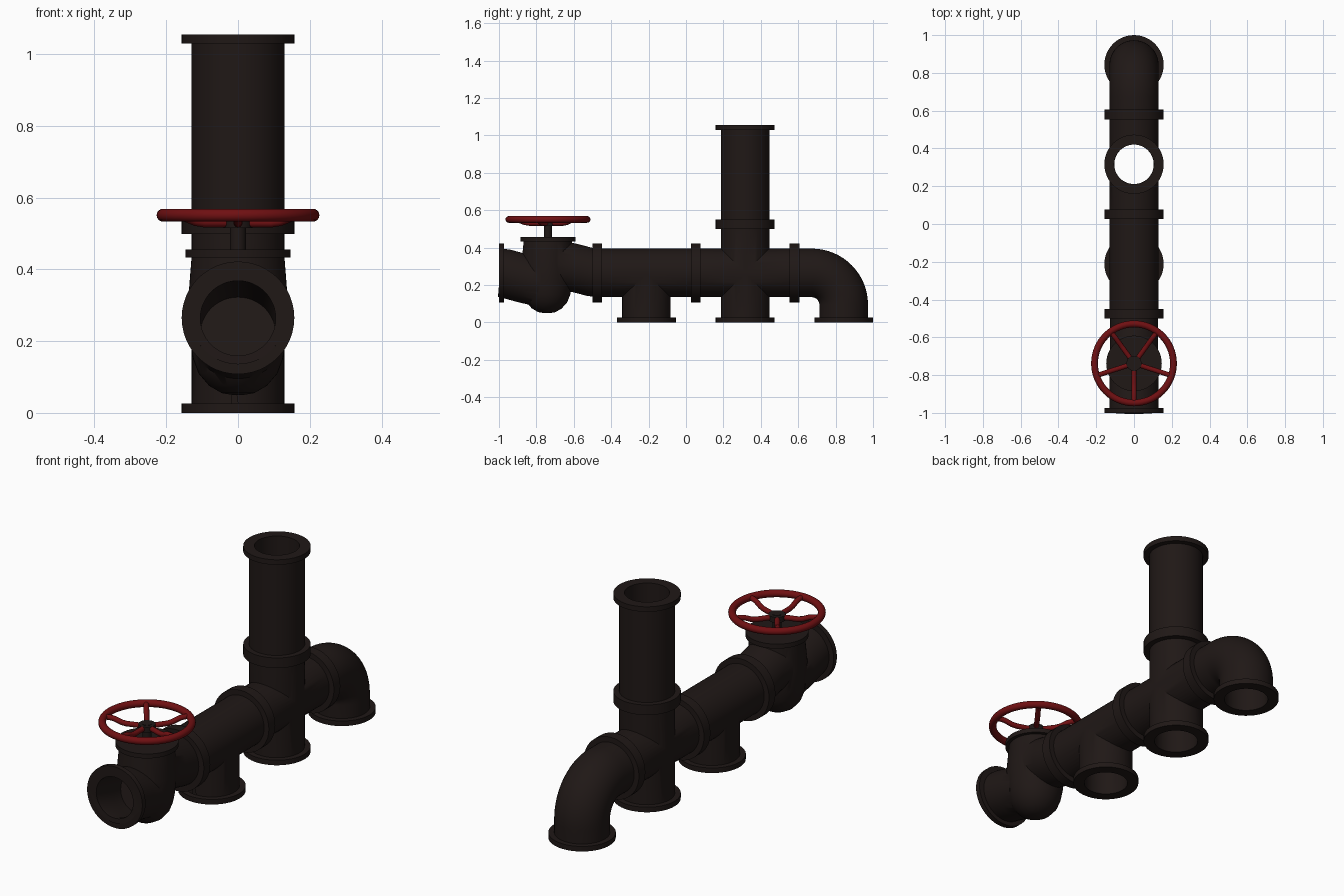
import bpy, bmesh
from math import sin, cos, pi, radians
from mathutils import Vector

if "Cube" in bpy.data.objects:
    bpy.data.objects.remove(bpy.data.objects["Cube"])

R, BORE, FLANGE, T = 0.13, 0.105, 0.157, 0.026   # pipe, bore, flange radii, flange thickness
AXIS = 0.265                                     # height of the main run
VY = -0.738                                      # valve centre along y
SEG = 48


def material(name, rgb):
    m = bpy.data.materials.new(name)
    m.diffuse_color = (*rgb, 1)
    m.use_nodes = True
    m.node_tree.nodes["Principled BSDF"].inputs["Base Color"].default_value = m.diffuse_color
    return m


IRON = material("dark_iron", (0.014, 0.009, 0.008))
RED = material("red_paint", (0.16, 0.005, 0.006))


def finish(ob, mat):
    ob.data.materials.clear()
    ob.data.materials.append(mat)
    bpy.ops.object.select_all(action='DESELECT')
    ob.select_set(True)
    bpy.context.view_layer.objects.active = ob
    bpy.ops.object.shade_smooth_by_angle(angle=radians(35))
    return ob


def sweep(path, name="tool", seg=SEG):
    """Solid round sweep through (y, z, radius) points at x = 0."""
    bm = bmesh.new()
    rings = []
    for i, (y, z, r) in enumerate(path):
        a, b = path[max(i - 1, 0)], path[min(i + 1, len(path) - 1)]
        t = Vector((0, b[0] - a[0], b[1] - a[1])).normalized()
        n = Vector((0, -t.z, t.y))
        rings.append([bm.verts.new(Vector((0, y, z)) + r * (Vector((1, 0, 0)) * cos(k * 2 * pi / seg)
                     + n * sin(k * 2 * pi / seg))) for k in range(seg)])
    for p, q in zip(rings, rings[1:]):
        for k in range(seg):
            j = (k + 1) % seg
            bm.faces.new((p[k], p[j], q[j], q[k]))
    bm.faces.new(rings[0])
    bm.faces.new(rings[-1])
    bmesh.ops.recalc_face_normals(bm, faces=bm.faces)
    me = bpy.data.meshes.new(name)
    bm.to_mesh(me)
    bm.free()
    ob = bpy.data.objects.new(name, me)
    bpy.context.collection.objects.link(ob)
    return ob


def along(y0, y1, r):
    return [(y0, AXIS, r), (y1, AXIS, r)]


def up(y, z0, z1, r):
    return [(y, z0, r), (y, z1, r)]


def fitting(name, solids, bores):
    """Union the solids, then hollow them with the bores."""
    base = sweep(solids[0], name)
    bpy.context.view_layer.objects.active = base
    for op, paths in (('UNION', solids[1:]), ('DIFFERENCE', bores)):
        for path in paths:
            tool = sweep(path)
            tool.hide_render = True
            mod = base.modifiers.new("bool", 'BOOLEAN')
            mod.operation, mod.solver, mod.object = op, 'EXACT', tool
            bpy.ops.object.modifier_apply(modifier=mod.name)
            bpy.data.objects.remove(tool, do_unlink=True)
    return finish(base, IRON)


S1, S2, S3 = -0.475, 0.052, 0.58     # joints along the main run
E = 0.005                            # pipes end just inside their flanges

# globe valve: inlet dips down, outlet climbs up
body = [(0.05, .015), (0.055, .045), (0.075, .08), (0.11, .11), (0.15, .125), (0.2, .134),
        (0.3, .14), (0.44, .129)]
inlet = [(-1 + E, AXIS), (-0.97, AXIS - .002), (-0.86, 0.233), (-0.78, 0.215)]
outlet = [(-0.7, 0.315), (-0.61, 0.295), (-0.5, AXIS + .002), (S1 - E, AXIS)]
fitting("valve_body",
        [[(VY - .01 * (1 - z / .44), z, r) for z, r in body],
         [(y, z, R) for y, z in inlet], [(y, z, R - .002) for y, z in outlet],
         along(-1, -1 + T, FLANGE), along(S1 - T, S1, FLANGE),
         up(VY, 0.433, 0.456, 0.147)],
        [[(-1.05, AXIS, BORE), (-0.97, AXIS - .002, BORE), (-0.86, 0.233, BORE), (-0.8, 0.22, BORE)]])

# tee with a downward outlet
ty = (S1 + S2) / 2
fitting("tee_pipe",
        [along(S1 + E, S2 - E, R), up(ty, E, AXIS, R - .0005),
         along(S1, S1 + T, FLANGE), along(S2 - T, S2, FLANGE), up(ty, 0, T, FLANGE)],
        [along(S1 - .05, S2 + .05, BORE), up(ty, -.05, AXIS, BORE - .0005)])

# four-way cross
cy = (S2 + S3) / 2
fitting("cross_pipe",
        [along(S2 + E, S3 - E, R), up(cy, E, 0.525 - E, R - .0005),
         along(S2, S2 + T, FLANGE), along(S3 - T, S3, FLANGE),
         up(cy, 0, T, FLANGE), up(cy, 0.525 - T, 0.525, FLANGE)],
        [along(S2 - .05, S3 + .05, BORE), up(cy, -.05, 0.6, BORE - .0005)])

# upright pipe
fitting("riser_pipe",
        [up(cy, 0.525 + E, 1.055 - E, R), up(cy, 0.525, 0.525 + T, FLANGE),
         up(cy, 1.055 - T, 1.055, FLANGE)],
        [up(cy, 0.45, 1.1, BORE)])

# elbow turning down to the floor
BEND, ey = 0.17, 1 - FLANGE


def elbow(r, extra):
    arc = [(ey - BEND + BEND * sin(a), AXIS - BEND + BEND * cos(a), r)
           for a in (i * pi / 32 for i in range(17))]
    return [(S3 - extra, AXIS, r)] + arc + [(ey, -extra, r)]


fitting("elbow_pipe",
        [elbow(R, -E), along(S3, S3 + T, FLANGE), up(ey, 0, T, FLANGE)],
        [elbow(BORE, .05)])

# valve stem and hub
finish(sweep(up(VY, 0.45, 0.545, 0.022), "valve_stem", 24), IRON)
finish(sweep(up(VY, 0.515, 0.543, 0.04), "wheel_hub", 24), IRON)

# hand wheel rim
bpy.ops.mesh.primitive_torus_add(major_radius=0.209, minor_radius=0.018, major_segments=64,
                                 minor_segments=16, location=(0, VY, 0.551))
rim = bpy.context.object
rim.name = "hand_wheel_rim"
finish(rim, RED)

# five dished spokes, turned about the stem
for i in range(5):
    spoke = sweep([(-.03, 0, .013), (-.1, 0, .013), (-.125, .004, .013), (-.16, .018, .013),
                   (-.18, .021, .013), (-.207, .021, .013)], "wheel_spoke_%d" % (i + 1), 12)
    spoke.location = (0, VY, 0.53)
    spoke.rotation_euler.z = i * 2 * pi / 5
    finish(spoke, RED)
